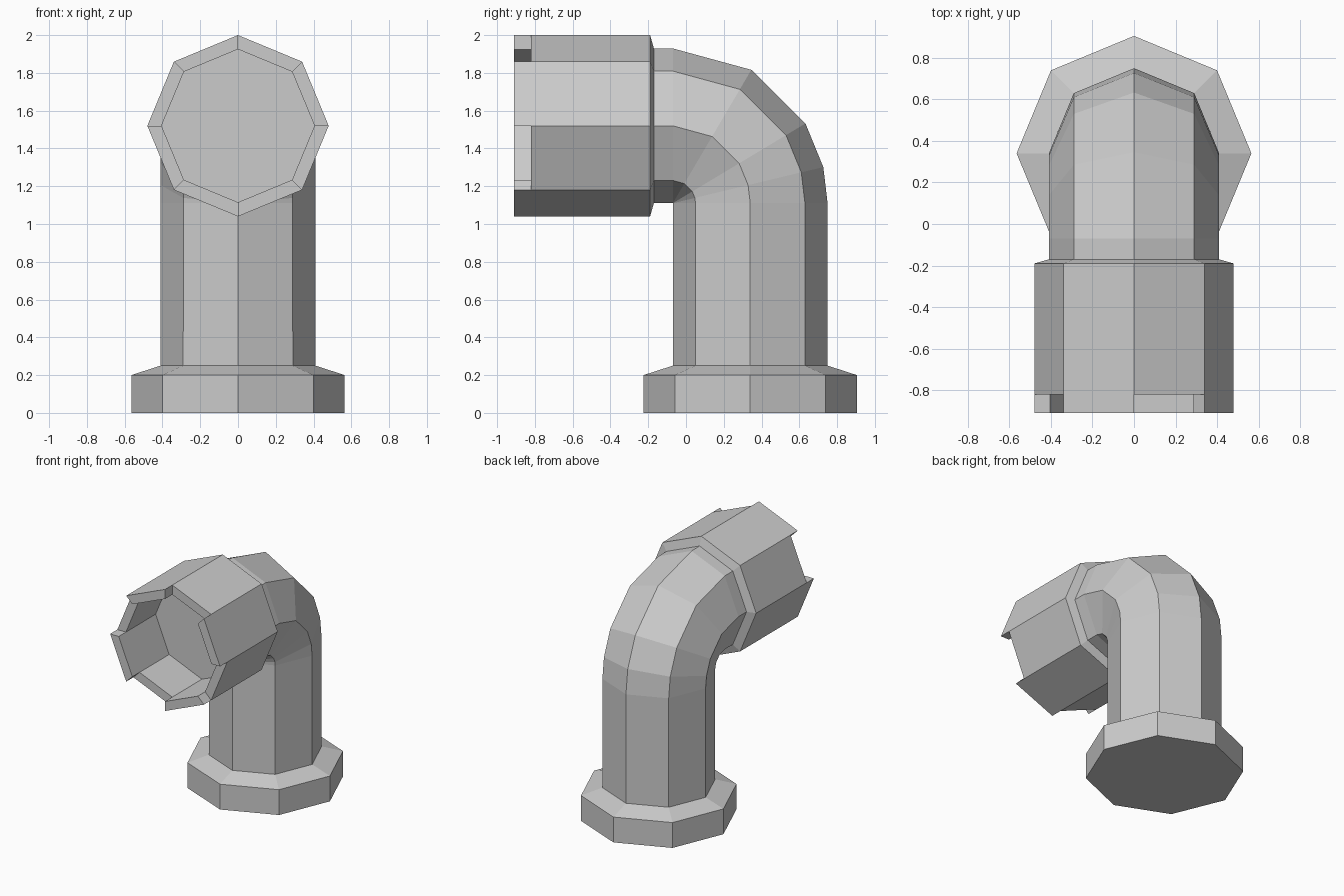
import bpy, bmesh
from math import sin, cos, radians, pi

if "Cube" in bpy.data.objects:
    bpy.data.objects.remove(bpy.data.objects["Cube"])

SIDES = 8
BEND_Y, BEND_Z, R = -0.07, 1.11, 0.41   # bend pivot, pipe radius (also bend radius)


def loft(name, rings, cap_start=False, cap_end=False, teeth_ring=None, teeth_len=0.0):
    """Skin octagonal rings given as (centre y, centre z, radius, tilt in degrees)."""
    bm = bmesh.new()
    loops = []
    for y, z, r, tilt in rings:
        t = radians(tilt)
        loop = []
        for i in range(SIDES):
            a = 2 * pi * i / SIDES
            v = r * sin(a)
            loop.append(bm.verts.new((r * cos(a), y + v * cos(t), z + v * sin(t))))
        loops.append(loop)
    teeth = []
    for k in range(len(loops) - 1):
        for i in range(SIDES):
            j = (i + 1) % SIDES
            f = bm.faces.new((loops[k][i], loops[k][j], loops[k + 1][j], loops[k + 1][i]))
            if k == teeth_ring and i % 2 == 0:
                teeth.append(f)
    if cap_start:
        bm.faces.new(loops[0][::-1])
    if cap_end:
        bm.faces.new(loops[-1])
    bm.normal_update()
    # Alternate rim segments are pulled forward as teeth
    if teeth:
        out = bmesh.ops.extrude_discrete_faces(bm, faces=teeth)
        verts = list({v for f in out["faces"] for v in f.verts})
        bmesh.ops.translate(bm, verts=verts, vec=(0, -teeth_len, 0))
    bm.normal_update()
    mesh = bpy.data.meshes.new(name)
    bm.to_mesh(mesh)
    bm.free()
    obj = bpy.data.objects.new(name, mesh)
    bpy.context.collection.objects.link(obj)
    return obj


PIPE_Y, PIPE_Z = BEND_Y + R, BEND_Z + R

# Base flange with sloped shoulder
loft("base_flange", [(PIPE_Y, 0, 0.565, 0), (PIPE_Y, 0.2, 0.565, 0),
                     (PIPE_Y, 0.25, R, 0)], cap_start=True)

# Upright pipe, bend and short horizontal neck
bend = [(BEND_Y + R * cos(radians(t)), BEND_Z + R * sin(radians(t)), R * 0.999, t)
        for t in (0, 13.5, 31, 59.5, 90)]
loft("elbow_pipe", [(PIPE_Y, 0.25, R, 0)] + bend + [(-0.17, PIPE_Z, R, 90)])

# Wide socket with toothed rim and recessed bore
loft("toothed_socket", [(-0.17, PIPE_Z, R, 90), (-0.19, PIPE_Z, 0.48, 90),
                        (-0.82, PIPE_Z, 0.48, 90), (-0.82, PIPE_Z, 0.405, 90),
                        (-0.45, PIPE_Z, 0.405, 90)],
     cap_end=True, teeth_ring=2, teeth_len=0.09)
